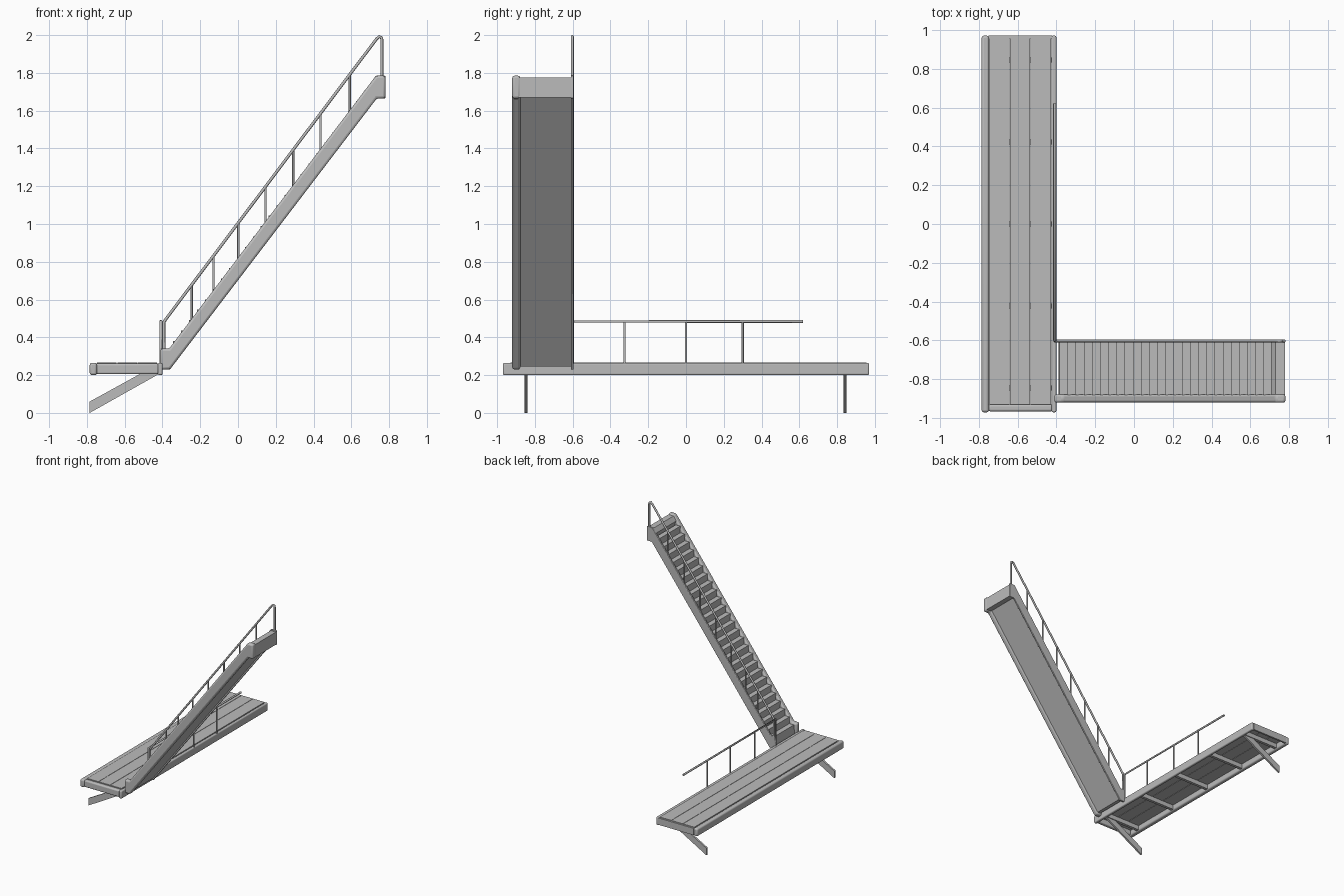
import bpy, bmesh, math
from mathutils import Vector

if "Cube" in bpy.data.objects:
    bpy.data.objects.remove(bpy.data.objects["Cube"], do_unlink=True)

steel = bpy.data.materials.new("grey steel")
steel.use_nodes = True
GREY = (0.5, 0.5, 0.5, 1)
steel.diffuse_color = GREY
steel.node_tree.nodes["Principled BSDF"].inputs["Base Color"].default_value = GREY


def finish(name, bm, bevel=0.0):
    bmesh.ops.recalc_face_normals(bm, faces=bm.faces)
    mesh = bpy.data.meshes.new(name)
    bm.to_mesh(mesh)
    bm.free()
    mesh.materials.append(steel)
    ob = bpy.data.objects.new(name, mesh)
    bpy.context.collection.objects.link(ob)
    if bevel:
        mod = ob.modifiers.new("rounded edges", "BEVEL")
        mod.width, mod.segments = bevel, 3
        bpy.ops.object.select_all(action="DESELECT")
        ob.select_set(True)
        bpy.context.view_layer.objects.active = ob
        bpy.ops.object.shade_smooth_by_angle(angle=math.radians(40))
    return ob


def box(name, x, y, z, bevel=0.0):
    bm = bmesh.new()
    bmesh.ops.create_cube(bm, size=1)
    for v in bm.verts:
        v.co = [a[0] + (c + 0.5) * (a[1] - a[0]) for a, c in zip((x, y, z), v.co)]
    return finish(name, bm, bevel)


def slab(name, profile, y0, y1, bevel=0.0):
    """Side profile in x and z, extruded across y."""
    bm = bmesh.new()
    face = bm.faces.new([bm.verts.new((x, y0, z)) for x, z in profile])
    out = bmesh.ops.extrude_face_region(bm, geom=[face])["geom"]
    for v in out:
        if isinstance(v, bmesh.types.BMVert):
            v.co.y = y1
    return finish(name, bm, bevel)


def pipe(name, points, radius=0.008):
    curve = bpy.data.curves.new(name, "CURVE")
    curve.dimensions = "3D"
    curve.bevel_depth, curve.bevel_resolution = radius, 2
    curve.use_fill_caps = True
    spline = curve.splines.new("POLY")
    spline.points.add(len(points) - 1)
    for p, co in zip(spline.points, points):
        p.co = (*co, 1)
    curve.materials.append(steel)
    ob = bpy.data.objects.new(name, curve)
    bpy.context.collection.objects.link(ob)


# Landing platform: side beams, end beams, planks
box("platform_outer_beam", (-0.785, -0.747), (-0.97, 0.97), (0.2, 0.265), 0.012)
box("platform_inner_beam", (-0.425, -0.4), (-0.97, 0.97), (0.2, 0.265), 0.008)
box("platform_front_beam", (-0.75, -0.42), (-0.965, -0.93), (0.205, 0.262), 0.01)
box("platform_back_beam", (-0.75, -0.42), (0.955, 0.97), (0.205, 0.262))
plank = 0.107
for i in range(3):
    x = -0.746 + i * plank
    box(f"plank_{i + 1}", (x, x + plank - 0.003), (-0.93, 0.956), (0.245, 0.266))

# Cross bars and slanted legs below the platform
for i in range(5):
    y = -0.845 + i * 0.4225
    box(f"cross_bar_{i + 1}", (-0.75, -0.42), (y - 0.012, y + 0.012), (0.208, 0.246))
LEG = [(-0.785, 0), (-0.785, 0.06), (-0.45, 0.244), (-0.42, 0.244), (-0.42, 0.205)]
for side, y in (("front", -0.848), ("back", 0.843)):
    slab(f"{side}_leg", LEG, y - 0.008, y + 0.008)

# Stair stringers
SIDE = [(-0.41, 0.23), (-0.41, 0.34), (-0.365, 0.34), (0.73, 1.785),
        (0.78, 1.785), (0.78, 1.665), (0.735, 1.665), (-0.36, 0.23)]
slab("front_stringer", SIDE, -0.92, -0.877, 0.012)
slab("back_stringer", SIDE, -0.61, -0.595, 0.004)

# Saw-tooth steps with a closed underside
STEPS = 26
run, rise = 1.095 / STEPS, 1.437 / STEPS
tread = [(-0.39, 0.27)]
for i in range(STEPS):
    x, z = -0.385 + i * run, 0.27 + i * rise
    tread += [(x, z + rise), (x + run, z + rise)]
tread += [(0.735, 1.685), (-0.362, 0.245), (-0.39, 0.245)]
slab("steps", tread, -0.88, -0.605)

# Top end of the stair
slab("top_sill", [(0.705, 1.74), (0.73, 1.775), (0.778, 1.775), (0.778, 1.67), (0.735, 1.67)],
     -0.885, -0.6)

# Stair handrail
RAIL_Y = -0.602
slope = (1.985 - 0.485) / (0.735 + 0.39)


def rail_z(x):
    return 0.485 + (x + 0.39) * slope


pipe("stair_handrail", [(-0.392, RAIL_Y, 0.33), (-0.392, RAIL_Y, 0.48), (-0.385, RAIL_Y, 0.492),
                        (0.735, RAIL_Y, 1.982), (0.748, RAIL_Y, 1.992), (0.758, RAIL_Y, 1.988),
                        (0.762, RAIL_Y, 1.975), (0.762, RAIL_Y, 1.77)])
for i, x in enumerate((-0.245, -0.13, 0.002, 0.145, 0.292, 0.437, 0.592)):
    pipe(f"stair_post_{i + 1}", [(x, RAIL_Y, rail_z(x) - 0.21), (x, RAIL_Y, rail_z(x))], 0.006)

# Platform handrail
pipe("platform_handrail", [(-0.408, -0.6, 0.25), (-0.408, -0.6, 0.484), (-0.408, 0.62, 0.484)])
for i, y in enumerate((-0.325, 0, 0.3)):
    pipe(f"platform_post_{i + 1}", [(-0.408, y, 0.25), (-0.408, y, 0.484)], 0.006)
